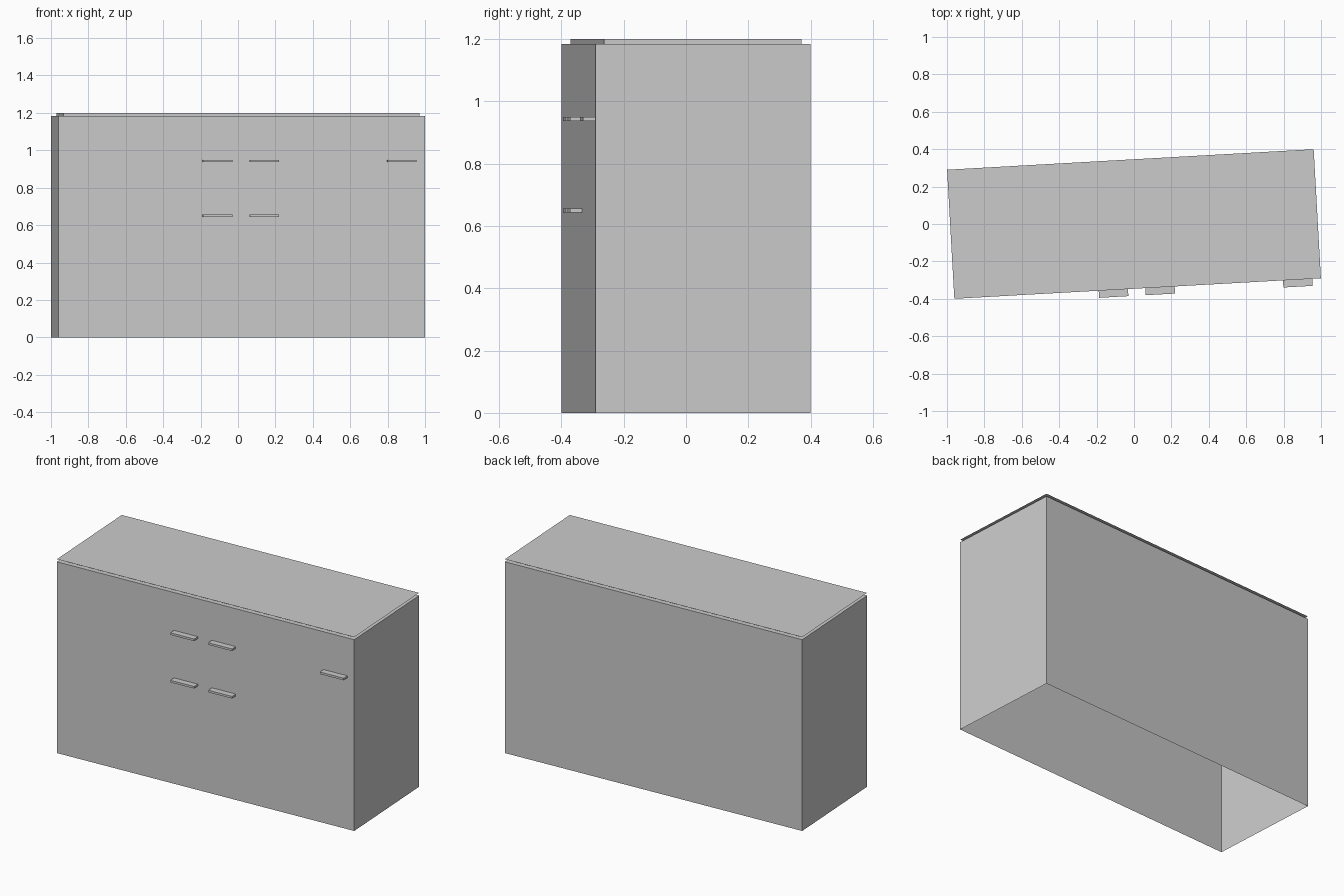
import bpy
import bmesh
import math
from mathutils import Matrix, Vector

cube = bpy.data.objects.get("Cube")
if cube:
    bpy.data.objects.remove(cube, do_unlink=True)

LENGTH, DEPTH, HEIGHT = 1.963, 0.691, 1.2
GAP = 0.016                                   # shadow gap under the top
TURN = Matrix.Rotation(math.radians(3.2), 4, "Z")

grey = bpy.data.materials.new("plain_grey")
grey.use_nodes = True
colour = (0.6, 0.6, 0.6, 1)
grey.diffuse_color = colour
grey.node_tree.nodes["Principled BSDF"].inputs["Base Color"].default_value = colour


def finish(name, bm):
    """Turn the part with the cabinet and add it to the scene."""
    bm.transform(TURN)
    mesh = bpy.data.meshes.new(name)
    bm.to_mesh(mesh)
    bm.free()
    mesh.materials.append(grey)
    obj = bpy.data.objects.new(name, mesh)
    bpy.context.collection.objects.link(obj)
    return obj


def box(size, centre):
    bm = bmesh.new()
    bmesh.ops.create_cube(bm, size=1)
    bm.transform(Matrix.Translation(centre) @ Matrix.Diagonal((*size, 1)))
    bm.normal_update()
    return bm


# Cabinet body: thin walls, open underneath, with a recessed neck on top
wall = HEIGHT - GAP
bm = box((LENGTH, DEPTH, wall), (0, 0, wall / 2))
floor = [f for f in bm.faces if f.normal.z < -0.9]
bmesh.ops.delete(bm, geom=floor, context="FACES")
lid = next(f for f in bm.faces if f.normal.z > 0.9)
bmesh.ops.inset_individual(bm, faces=[lid], thickness=0.04)
neck = bmesh.ops.extrude_face_region(bm, geom=[lid])
bmesh.ops.delete(bm, geom=[lid], context="FACES_ONLY")
bmesh.ops.translate(bm, vec=Vector((0, 0, GAP - 0.001)),
                    verts=[v for v in neck["geom"] if isinstance(v, bmesh.types.BMVert)])
finish("cabinet_body", bm)

# Worktop: a single thin sheet
bm = bmesh.new()
bmesh.ops.create_grid(bm, x_segments=1, y_segments=1, size=0.5)
bm.transform(Matrix.Translation((0, 0, HEIGHT)) @ Matrix.Diagonal((LENGTH, DEPTH, 1, 1)))
finish("worktop", bm)

# Handles: upper row of three, lower row of two
for row, z, places in (("upper", 0.943, (-0.13, 0.12, 0.857)),
                       ("lower", 0.649, (-0.13, 0.12))):
    for i, x in enumerate(places):
        part = box((0.157, 0.038, 0.013), (x, -DEPTH / 2 - 0.019, z))
        finish(f"{row}_handle_{i + 1}", part)
